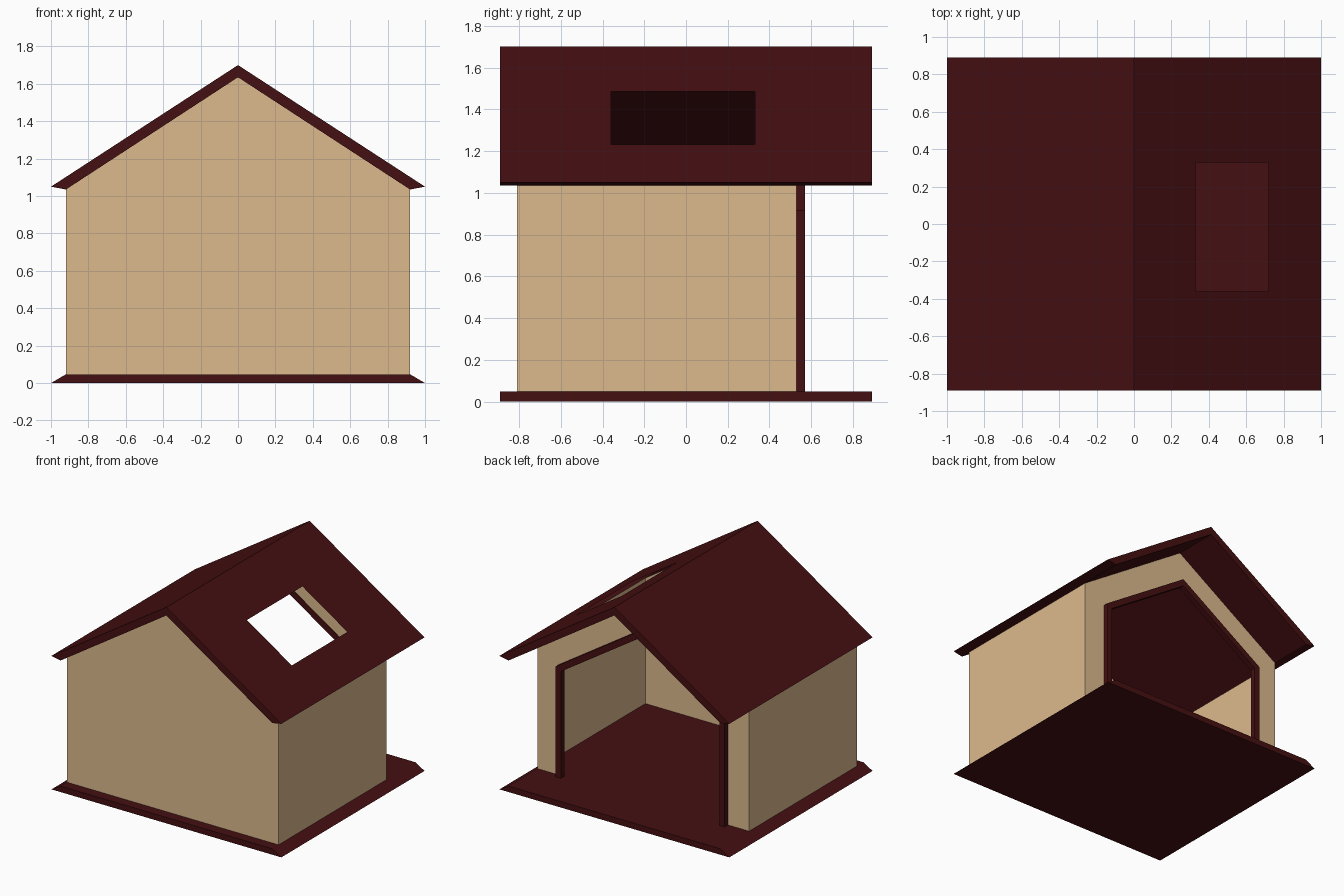
import bpy, bmesh

if "Cube" in bpy.data.objects:
    bpy.data.objects.remove(bpy.data.objects["Cube"])


def material(name, rgb):
    m = bpy.data.materials.new(name)
    m.diffuse_color = (*rgb, 1)
    m.use_nodes = True
    m.node_tree.nodes["Principled BSDF"].inputs["Base Color"].default_value = m.diffuse_color
    return m


RED = material("dark_red", (0.06, 0.005, 0.006))
TAN = material("tan", (0.72, 0.49, 0.27))

D = 0.89                      # half depth of roof and base
FRONT, BACK = -0.81, 0.53     # wall planes
W, FLOOR, EAVE, PEAK = 0.92, 0.047, 1.035, 1.635
RIDGE, TIP = 1.70, 1.05       # roof top and eave tip


def finish(name, bm, mat):
    bmesh.ops.remove_doubles(bm, verts=bm.verts, dist=1e-4)
    bmesh.ops.recalc_face_normals(bm, faces=bm.faces)
    me = bpy.data.meshes.new(name)
    bm.to_mesh(me)
    bm.free()
    me.materials.append(mat)
    ob = bpy.data.objects.new(name, me)
    bpy.context.collection.objects.link(ob)
    return ob


def face(bm, pts):
    return bm.faces.new([bm.verts.new(p) for p in pts])


def sweep(bm, profile, y0, y1):
    """Open strip: an (x, z) polyline carried along y."""
    for (xa, za), (xb, zb) in zip(profile, profile[1:]):
        face(bm, [(xa, y0, za), (xb, y0, zb), (xb, y1, zb), (xa, y1, za)])


def prism(name, outline, y0, y1, mat):
    bm = bmesh.new()
    for y in (y0, y1):
        face(bm, [(x, y, z) for x, z in outline])
    sweep(bm, outline + outline[:1], y0, y1)
    return finish(name, bm, mat)


def mirrored(half):
    """Complete a right-hand (x, z) path that ends on the centre line."""
    return half + [(-x, z) for x, z in reversed(half[:-1])]


# base slab with sloping sides
prism("base", [(-1, 0), (1, 0), (W, FLOOR), (-W, FLOOR)], -D, D, RED)

# thin walls: solid front gable, two sides, back gable with doorway
gable = mirrored([(W, FLOOR), (W, EAVE), (0, PEAK)])
opening = mirrored([(0.69, FLOOR), (0.69, 0.887), (0, 1.336)])
bm = bmesh.new()
face(bm, [(x, FRONT, z) for x, z in gable])
face(bm, [(x, BACK, z) for x, z in gable + opening[::-1]])
for s in (-1, 1):
    sweep(bm, [(s * W, FLOOR), (s * W, EAVE)], FRONT, BACK)
finish("walls", bm, TAN)

# doorway trim
trim = mirrored([(0.735, FLOOR), (0.735, 0.915), (0, 1.393)])
prism("door_frame", trim + opening[::-1], BACK - 0.005, BACK + 0.04, RED)

# roof top sheet, with a skylight opening in the right slope
def slope_z(x):
    return RIDGE + (TIP - RIDGE) * abs(x)


bm = bmesh.new()
sweep(bm, [(-1, TIP), (0, RIDGE)], -D, D)
xs, ys = [0, 0.33, 0.72, 1], [-D, -0.36, 0.33, D]
for i in range(3):
    for j in range(3):
        if (i, j) != (1, 1):
            sweep(bm, [(xs[i], slope_z(xs[i])), (xs[i + 1], slope_z(xs[i + 1]))],
                  ys[j], ys[j + 1])
finish("roof", bm, RED)

# roof rim: gable end bands, eave undersides and overhang soffits
bm = bmesh.new()
for s in (-1, 1):
    for y in (-D, D):
        face(bm, [(0, y, RIDGE), (s, y, TIP), (s * W, y, EAVE), (0, y, PEAK)])
    sweep(bm, [(s, TIP), (s * W, EAVE)], -D, D)
    for y0, y1 in ((-D, FRONT), (BACK, D)):
        sweep(bm, [(s * W, EAVE), (0, PEAK)], y0, y1)
finish("roof_rim", bm, RED)
